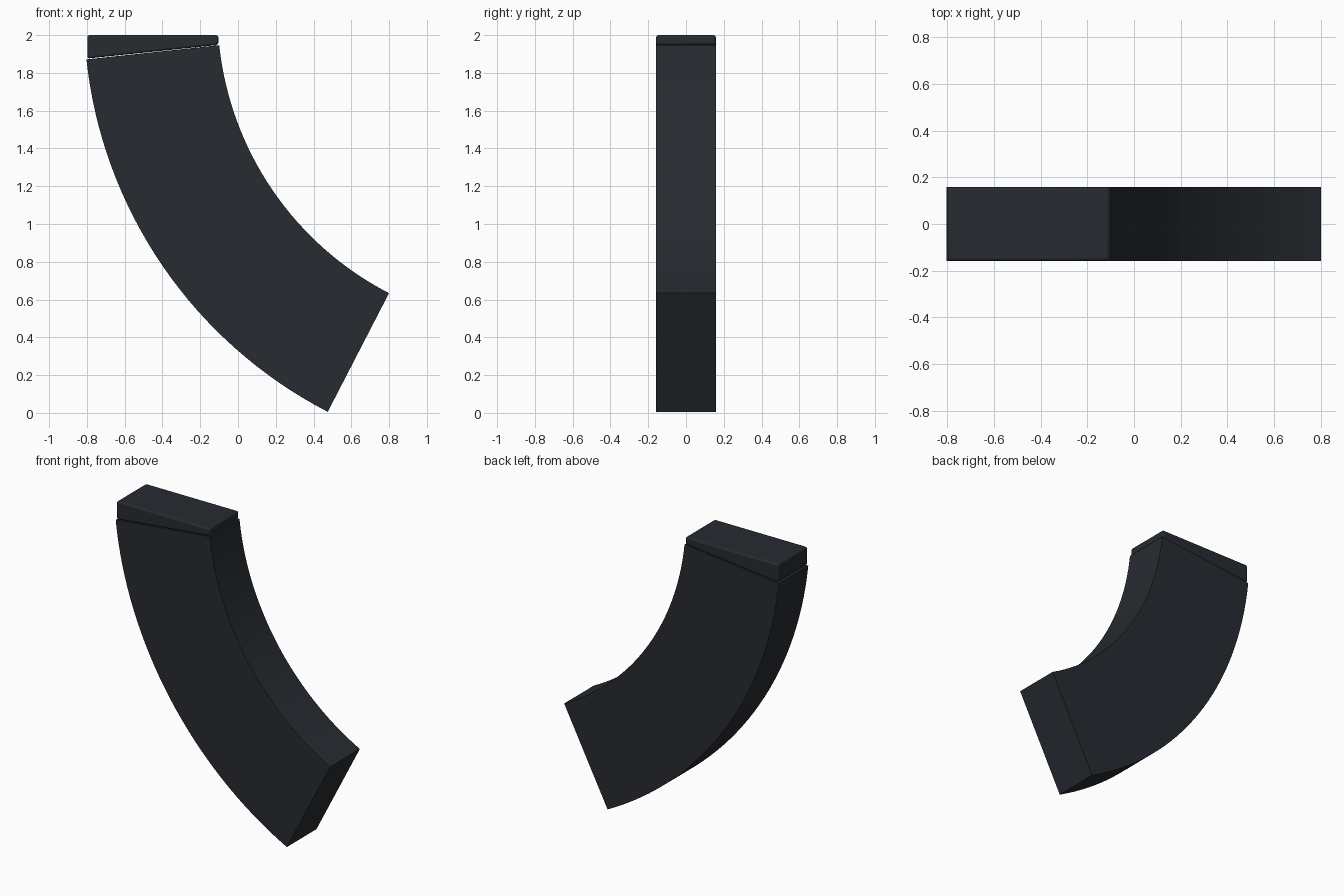
import bpy, bmesh
from math import radians, cos, sin

if "Cube" in bpy.data.objects:
    bpy.data.objects.remove(bpy.data.objects["Cube"])

HALF_Y = 0.158
CX, CZ = 1.569, 2.125            # common centre of both arcs
R_OUT, R_IN = 2.385, 1.678
A0, A1 = radians(186.1), radians(242.7)
SEGS = 32

mat = bpy.data.materials.new("dark_steel")
mat.diffuse_color = (0.02, 0.024, 0.03, 1)
mat.use_nodes = True
mat.node_tree.nodes["Principled BSDF"].inputs["Base Color"].default_value = mat.diffuse_color


def finish(bm, name, bevel=0):
    bmesh.ops.recalc_face_normals(bm, faces=bm.faces)
    me = bpy.data.meshes.new(name)
    bm.to_mesh(me)
    bm.free()
    ob = bpy.data.objects.new(name, me)
    bpy.context.collection.objects.link(ob)
    me.materials.append(mat)
    if bevel:
        mod = ob.modifiers.new("edge_bevel", 'BEVEL')
        mod.width = bevel
        mod.segments = 3
    bpy.ops.object.select_all(action='DESELECT')
    bpy.context.view_layer.objects.active = ob
    ob.select_set(True)
    bpy.ops.object.shade_smooth_by_angle(angle=radians(30))
    return ob


def bridge(bm, rings):
    for a, b in zip(rings, rings[1:]):
        for i in range(4):
            j = (i + 1) % 4
            bm.faces.new((a[i], a[j], b[j], b[i]))
    bm.faces.new(rings[0])
    bm.faces.new(rings[-1])


# Curved body: rectangular section swept along the arc
bm = bmesh.new()
rings = []
for k in range(SEGS + 1):
    a = A0 + (A1 - A0) * k / SEGS
    rings.append([bm.verts.new((CX + r * cos(a), y, CZ + r * sin(a)))
                  for r, y in ((R_OUT, -HALF_Y), (R_IN, -HALF_Y),
                               (R_IN, HALF_Y), (R_OUT, HALF_Y))])
bridge(bm, rings)
finish(bm, "curved_body")

# Wedge-shaped top cap with softened edges
bm = bmesh.new()
profile = [(-0.798, 1.876), (-0.104, 1.948), (-0.104, 2.0), (-0.798, 2.0)]
bridge(bm, [[bm.verts.new((x, y, z)) for x, z in profile]
            for y in (-HALF_Y, HALF_Y)])
finish(bm, "top_cap", bevel=0.012)
